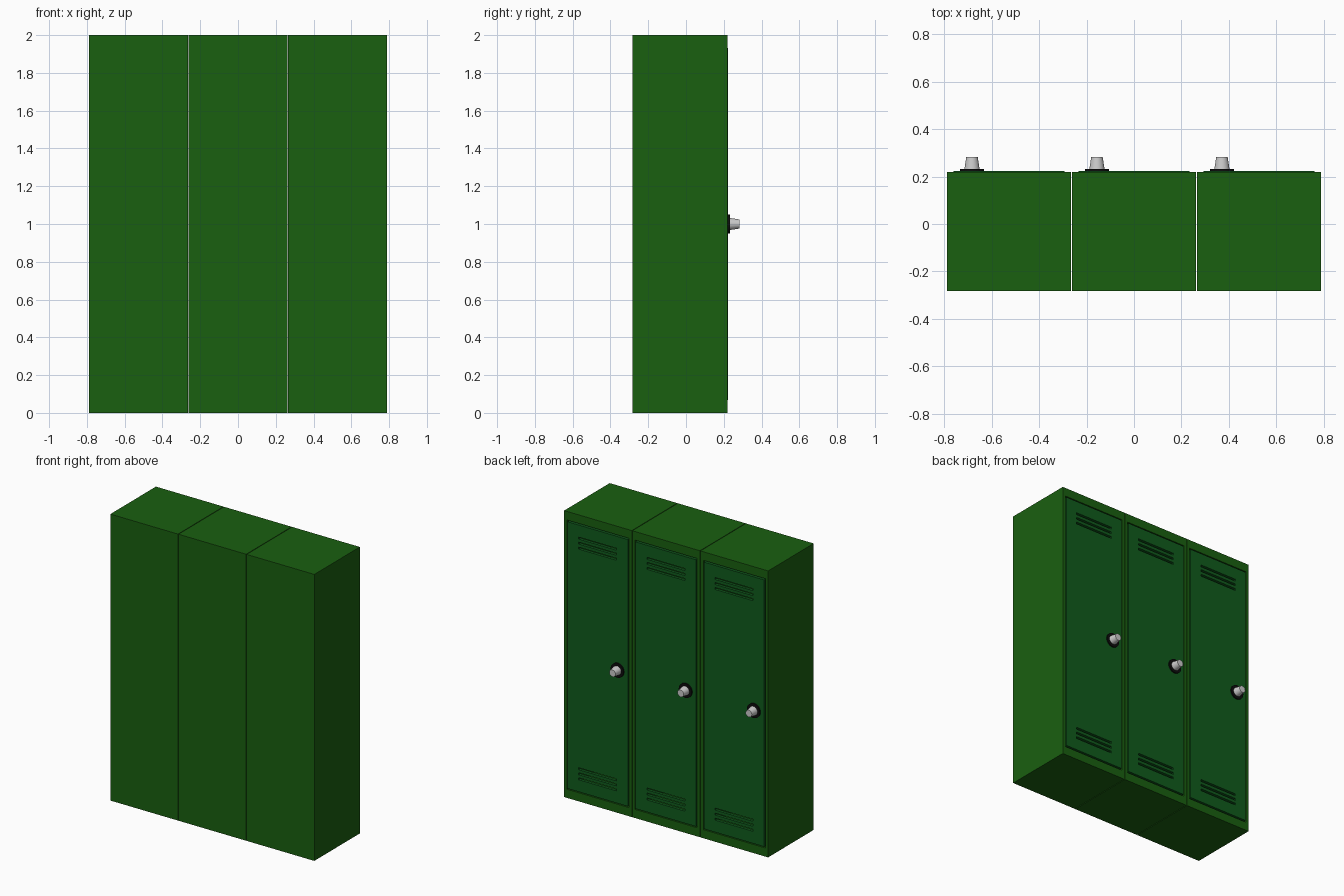
import bpy, bmesh, math
from mathutils import Matrix

if "Cube" in bpy.data.objects:
    bpy.data.objects.remove(bpy.data.objects["Cube"])

PITCH, HALF_W, HEIGHT = 0.5265, 0.261, 2.0
BACK_Y, FRONT_Y, DOOR_Y = -0.283, 0.219, 0.223


def material(name, rgb):
    m = bpy.data.materials.new(name)
    m.diffuse_color = (*rgb, 1)
    m.use_nodes = True
    m.node_tree.nodes["Principled BSDF"].inputs["Base Color"].default_value = m.diffuse_color
    return m


body_green = material("body_green", (0.010, 0.115, 0.005, ))
door_green = material("door_green", (0.005, 0.105, 0.012))
black = material("black", (0.004, 0.004, 0.004))


def finish(bm, name, x, mat=None):
    bmesh.ops.recalc_face_normals(bm, faces=bm.faces)
    me = bpy.data.meshes.new(name)
    bm.to_mesh(me)
    bm.free()
    ob = bpy.data.objects.new(name, me)
    ob.location.x = x
    if mat:
        me.materials.append(mat)
    bpy.context.collection.objects.link(ob)
    return ob


# Cabinet: a box whose door side is opened and hollowed out
def cabinet(x):
    def ring(bm, hw, z0, z1, y):
        return [bm.verts.new((px, y, pz)) for px, pz in
                ((-hw, z0), (hw, z0), (hw, z1), (-hw, z1))]
    bm = bmesh.new()
    rings = [ring(bm, HALF_W, 0, HEIGHT, BACK_Y),
             ring(bm, HALF_W, 0, HEIGHT, FRONT_Y),
             ring(bm, 0.239, 0.06, 1.94, FRONT_Y),
             ring(bm, 0.239, 0.06, 1.94, BACK_Y + 0.02)]
    for a, b in zip(rings, rings[1:]):
        for i in range(4):
            j = (i + 1) % 4
            bm.faces.new((a[i], a[j], b[j], b[i]))
    bm.faces.new(rings[0])
    bm.faces.new(rings[-1])
    finish(bm, "cabinet", x, body_green)


# Door: a sheet with three vent slots top and bottom, given thickness
def door(x):
    xs = (-0.233, -0.147, 0.147, 0.233)
    low = [z for c in (0.16, 0.195, 0.23) for z in (c - 0.007, c + 0.007)]
    zs = [0.069] + low + [2 - z for z in reversed(low)] + [1.931]
    slots = {1, 3, 5, 7, 9, 11}
    bm = bmesh.new()
    grid = [[bm.verts.new((px, DOOR_Y, pz)) for px in xs] for pz in zs]
    for r in range(len(zs) - 1):
        for c in range(3):
            if not (c == 1 and r in slots):
                bm.faces.new((grid[r][c], grid[r + 1][c],
                              grid[r + 1][c + 1], grid[r][c + 1]))
    out = bmesh.ops.extrude_face_region(bm, geom=bm.faces[:] , use_keep_orig=True)
    bmesh.ops.translate(bm, vec=(0, -0.02, 0),
                        verts=[g for g in out["geom"] if isinstance(g, bmesh.types.BMVert)])
    finish(bm, "door", x, door_green)


# Round parts pointing out of the door
def round_part(name, x, y0, y1, r0, r1, mat=None):
    bm = bmesh.new()
    turn = Matrix.Translation((0, (y0 + y1) / 2, 1.0)) @ Matrix.Rotation(-math.pi / 2, 4, 'X')
    bmesh.ops.create_cone(bm, cap_ends=True, segments=32, radius1=r0, radius2=r1,
                          depth=y1 - y0, matrix=turn)
    ob = finish(bm, name, x, mat)
    bpy.context.view_layer.objects.active = ob
    ob.select_set(True)
    bpy.ops.object.shade_smooth_by_angle(angle=math.radians(30))
    ob.select_set(False)


for i in (-1, 0, 1):
    cx = i * PITCH
    cabinet(cx)
    door(cx)
    round_part("knob_plate", cx - 0.156, DOOR_Y - 0.002, 0.232, 0.05, 0.05, black)
    round_part("knob", cx - 0.156, 0.231, 0.283, 0.032, 0.024)
